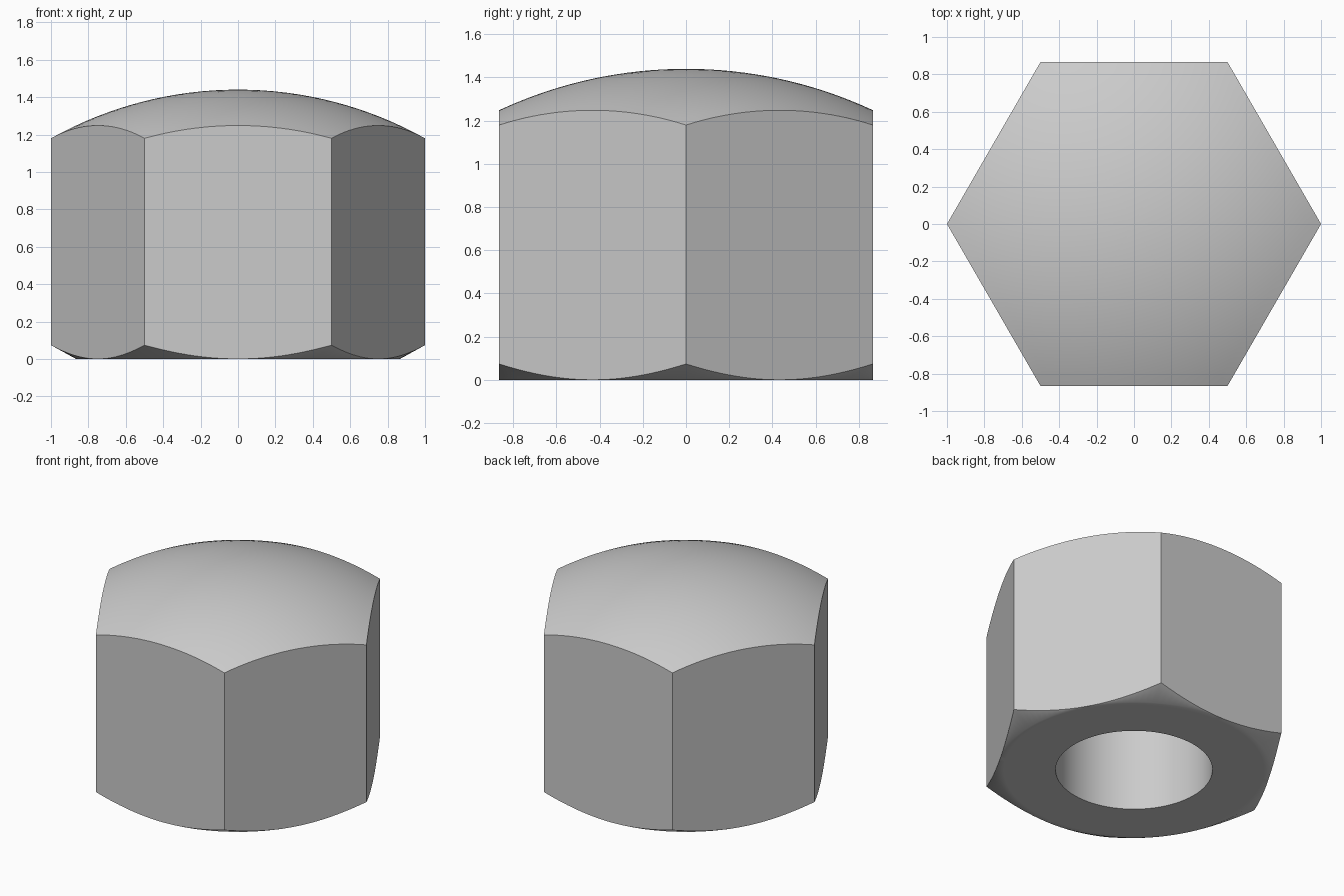
import bpy, bmesh, math

cube = bpy.data.objects.get("Cube")
if cube:
    bpy.data.objects.remove(cube, do_unlink=True)

APOTHEM = math.sqrt(3) / 2      # half the width across flats
HEIGHT = 1.44
DOME_R = 2.05
HOLE_R, HOLE_TOP = 0.5, 1.2
COLUMNS = 144                   # divisions around, a multiple of six
DOME_RINGS = 16


def hex_radius(a):
    """Distance from the axis to the hexagon's edge at angle a."""
    return APOTHEM / math.cos(a % (math.pi / 3) - math.pi / 6)


def dome_z(r):
    return HEIGHT - DOME_R + math.sqrt(DOME_R ** 2 - r ** 2)


def section(i):
    """Half section of the nut at column i, from the blind hole to the dome."""
    h = hex_radius(math.tau * (i % (COLUMNS // 6)) / COLUMNS)
    pts = [(0, HOLE_TOP), (HOLE_R, HOLE_TOP), (HOLE_R, 0), (0.83, 0),
           (APOTHEM, 0), (h, (h - APOTHEM) * 0.55)]
    for k in range(DOME_RINGS, -1, -1):
        r = h * k / DOME_RINGS
        pts.append((r, dome_z(r)))
    return pts


# Nut body: join neighbouring half sections all the way round
bm = bmesh.new()
columns = []
for i in range(COLUMNS):
    a = math.tau * i / COLUMNS
    columns.append([bm.verts.new((r * math.cos(a), r * math.sin(a), z))
                    for r, z in section(i)])
for i, col in enumerate(columns):
    nxt = columns[(i + 1) % COLUMNS]
    for j in range(len(col) - 1):
        bm.faces.new((col[j], nxt[j], nxt[j + 1], col[j + 1]))
bmesh.ops.remove_doubles(bm, verts=bm.verts, dist=0.0001)
bmesh.ops.recalc_face_normals(bm, faces=bm.faces)
mesh = bpy.data.meshes.new("domed_hex_nut")
bm.to_mesh(mesh)
bm.free()

nut = bpy.data.objects.new("domed_hex_nut", mesh)
bpy.context.collection.objects.link(nut)

# Plain grey metal
grey = bpy.data.materials.new("grey_metal")
grey.use_nodes = True
colour = (0.6, 0.6, 0.6, 1)
grey.diffuse_color = colour
grey.node_tree.nodes["Principled BSDF"].inputs["Base Color"].default_value = colour
mesh.materials.append(grey)

# Smooth dome and bore, crisp hexagon edges
bpy.ops.object.select_all(action="DESELECT")
nut.select_set(True)
bpy.context.view_layer.objects.active = nut
bpy.ops.object.shade_smooth_by_angle(angle=math.radians(35))
